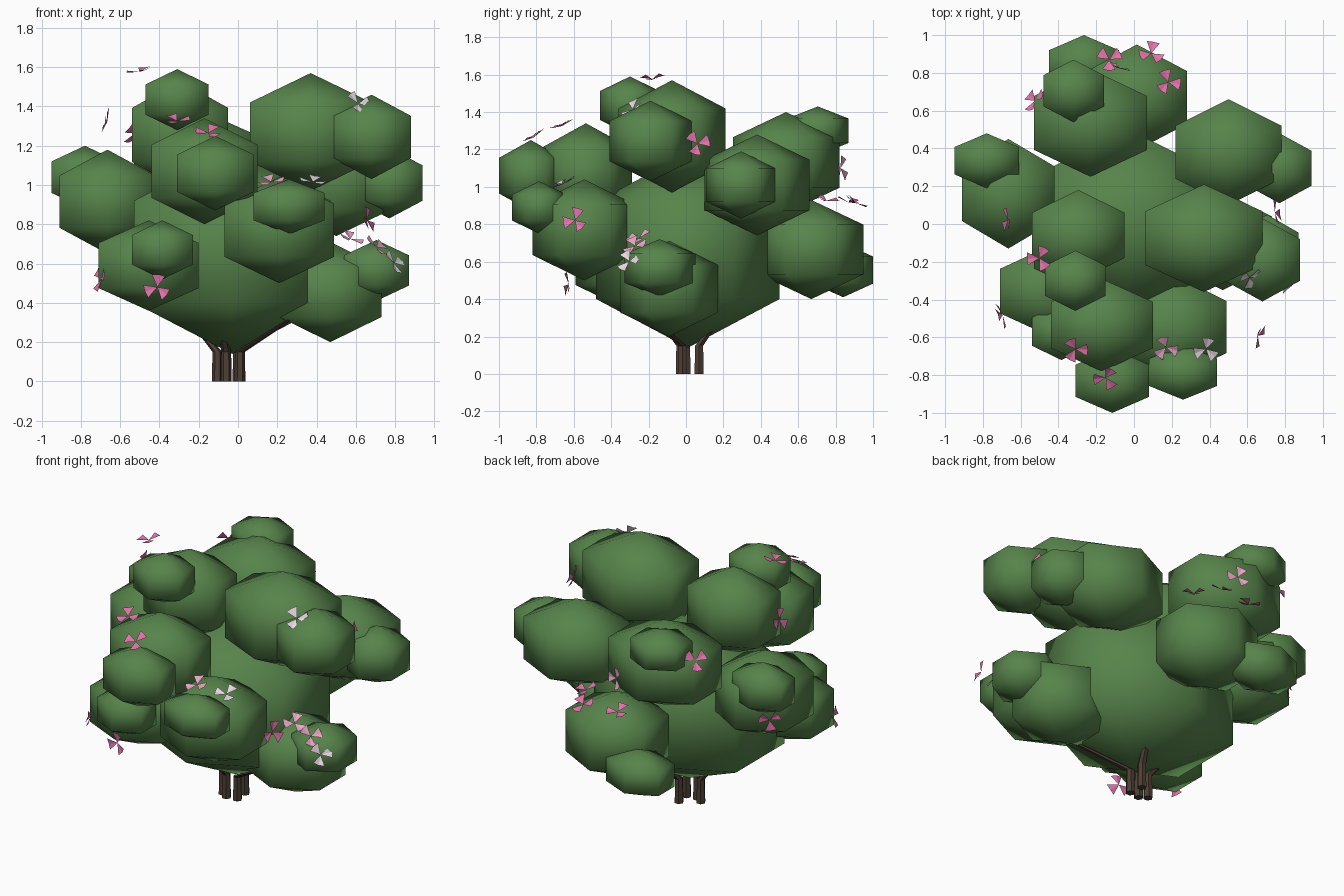
import bpy, bmesh, math
from mathutils import Vector

if "Cube" in bpy.data.objects:
    bpy.data.objects.remove(bpy.data.objects["Cube"])


def material(name, col):
    m = bpy.data.materials.new(name)
    m.diffuse_color = (*col, 1)
    m.use_nodes = True
    m.node_tree.nodes["Principled BSDF"].inputs["Base Color"].default_value = m.diffuse_color
    return m


LEAF = material("leaf green", (0.095, 0.23, 0.07))
BARK = material("bark brown", (0.075, 0.05, 0.035))
PINK = material("deep pink", (0.74, 0.17, 0.40))
PALE = material("pale pink", (0.80, 0.38, 0.56))
WHITE = material("pinkish white", (0.80, 0.68, 0.76))


def finish(bm, name, mat, smooth, recalc=True):
    if recalc:
        bmesh.ops.recalc_face_normals(bm, faces=bm.faces)
    me = bpy.data.meshes.new(name)
    bm.to_mesh(me)
    bm.free()
    me.materials.append(mat)
    for p in me.polygons:
        p.use_smooth = smooth
    ob = bpy.data.objects.new(name, me)
    bpy.context.collection.objects.link(ob)
    return ob


def clump(name, x0, x1, y0, y1, z0, z1):
    """Six-sided smooth leaf ball filling the given box, corners to front and back."""
    bm = bmesh.new()
    bmesh.ops.create_uvsphere(bm, u_segments=6, v_segments=3, radius=1)
    ext = [max(abs(v.co[i]) for v in bm.verts) for i in range(3)]
    if ext[0] > ext[1]:
        for v in bm.verts:
            v.co = Vector((-v.co.y, v.co.x, v.co.z))
        ext[0], ext[1] = ext[1], ext[0]
    c = Vector(((x0 + x1) / 2, (y0 + y1) / 2, (z0 + z1) / 2))
    h = ((x1 - x0) / 2, (y1 - y0) / 2, (z1 - z0) / 2)
    for v in bm.verts:
        v.co = c + Vector([v.co[i] / ext[i] * h[i] for i in range(3)])
    finish(bm, name, LEAF, True)


# foliage: core, then pairs of a large clump and its small outer clump
clump("foliage_core", -.53, .47, -.48, .50, .14, 1.18)
clump("front_clump", -.44, .10, -.78, -.29, .80, 1.34)
clump("front_small_clump", -.31, .08, -1.0, -.66, .87, 1.25)
clump("top_left_clump", -.54, -.05, -.30, .18, .98, 1.53)
clump("top_left_small_clump", -.47, -.15, -.46, -.14, 1.28, 1.59)
clump("top_right_clump", .06, .68, -.36, .21, .97, 1.57)
clump("top_right_small_clump", .48, .88, -.41, .03, 1.03, 1.46)
clump("left_clump", -.91, -.42, -.13, .45, .65, 1.18)
clump("left_small_clump", -.95, -.61, .19, .48, .88, 1.20)
clump("lower_left_clump", -.71, -.20, -.59, -.12, .36, .82)
clump("lower_left_small_clump", -.54, -.23, -.72, -.42, .52, .82)
clump("front_right_clump", -.07, .49, -.82, -.27, .50, 1.04)
clump("front_right_small_clump", .08, .44, -.93, -.64, .75, 1.03)
clump("lower_right_clump", .21, .73, -.35, .17, .20, .71)
clump("lower_right_small_clump", .54, .87, -.33, .05, .41, .72)
clump("right_clump", .22, .78, .10, .66, .74, 1.28)
clump("right_small_clump", .60, .94, .11, .48, .83, 1.19)
clump("back_clump", -.25, .28, .39, .95, .40, .93)
clump("back_small_clump", -.45, -.08, .68, 1.0, .41, .70)
clump("back_top_clump", -.53, .07, .25, .82, .86, 1.40)
clump("back_top_small_clump", -.48, -.16, .54, .87, 1.17, 1.43)


# stems: upright foot, then bending out into the foliage
def stem(name, foot, tip):
    pts = [Vector((*foot, 0)), Vector((*foot, .15)), Vector(tip)]
    bm = bmesh.new()
    rings = []
    for p, r in zip(pts, (.028, .025, .014)):
        rings.append([bm.verts.new(p + Vector((r * math.cos(a * math.tau / 6),
                                              r * math.sin(a * math.tau / 6), 0)))
                      for a in range(6)])
    for lo, hi in zip(rings, rings[1:]):
        for i in range(6):
            j = (i + 1) % 6
            bm.faces.new((lo[i], lo[j], hi[j], hi[i]))
    bm.faces.new(rings[0])
    bm.faces.new(rings[-1])
    finish(bm, name, BARK, False)


stem("left_stem", (-.105, .0), (-.26, .02, .34))
stem("front_stem", (-.06, -.03), (-.10, -.2, .38))
stem("right_stem", (.01, -.02), (.32, -.24, .35))
stem("back_stem", (.0, .07), (.06, .22, .36))


# blossoms: three broad petals in a shallow cup around the given facing direction
def blossom(name, pos, facing, mat, turn):
    n = Vector(facing).normalized()
    p = Vector(pos) + n * .006
    q = n.to_track_quat('Z', 'Y')
    bm = bmesh.new()
    for k in range(3):
        a = turn + k * math.tau / 3

        def at(r, d, h):
            return bm.verts.new(p + q @ Vector((r * math.cos(a + d), r * math.sin(a + d), h)))
        mid, left, tip, right = at(0, 0, 0), at(.07, -.52, .016), at(.066, 0, .01), at(.07, .52, .016)
        bm.faces.new((mid, left, tip))
        bm.faces.new((mid, tip, right))
    finish(bm, name, mat, False, recalc=False)


flowers = {
    PINK: [((-.31, -.66, 1.32), (0, -.35, .9)), ((-.15, -.81, 1.26), (0, -.5, .85)),
           ((-.50, -.18, 1.57), (-.2, -.1, 1)), ((-.66, .02, 1.32), (-1, 0, .3)),
           ((.74, .06, 1.23), (1, .2, .25)), ((.65, -.59, .82), (1, -.35, .25)),
           ((-.69, -.48, .52), (-1, -.4, .2)), ((-.41, -.62, .48), (-.2, -1, 0)),
           ((-.52, .65, 1.26), (-.7, .5, .6)), ((-.13, .87, .91), (0, .3, 1)),
           ((.09, .90, .91), (.1, .5, .9)), ((.18, .75, .92), (.2, .2, 1)),
           ((-.84, .36, .86), (-.6, .7, -.1))],
    PALE: [((.17, -.65, 1.01), (-.1, -.4, .9)), ((.57, -.25, .72), (.4, -.35, .85)),
           ((.70, -.27, .68), (.6, -.35, .7)), ((-.09, .82, 1.10), (.4, 1, .1))],
    WHITE: [((.61, -.28, 1.41), (.4, -.6, .6)), ((.38, -.66, 1.01), (.1, -.35, 1)),
            ((.79, -.30, .60), (.7, -.5, .5))],
}
for mat, spots in flowers.items():
    for i, (pos, facing) in enumerate(spots):
        blossom(mat.name.replace(" ", "_") + "_blossom_%d" % (i + 1), pos, facing, mat, i * 1.1)
